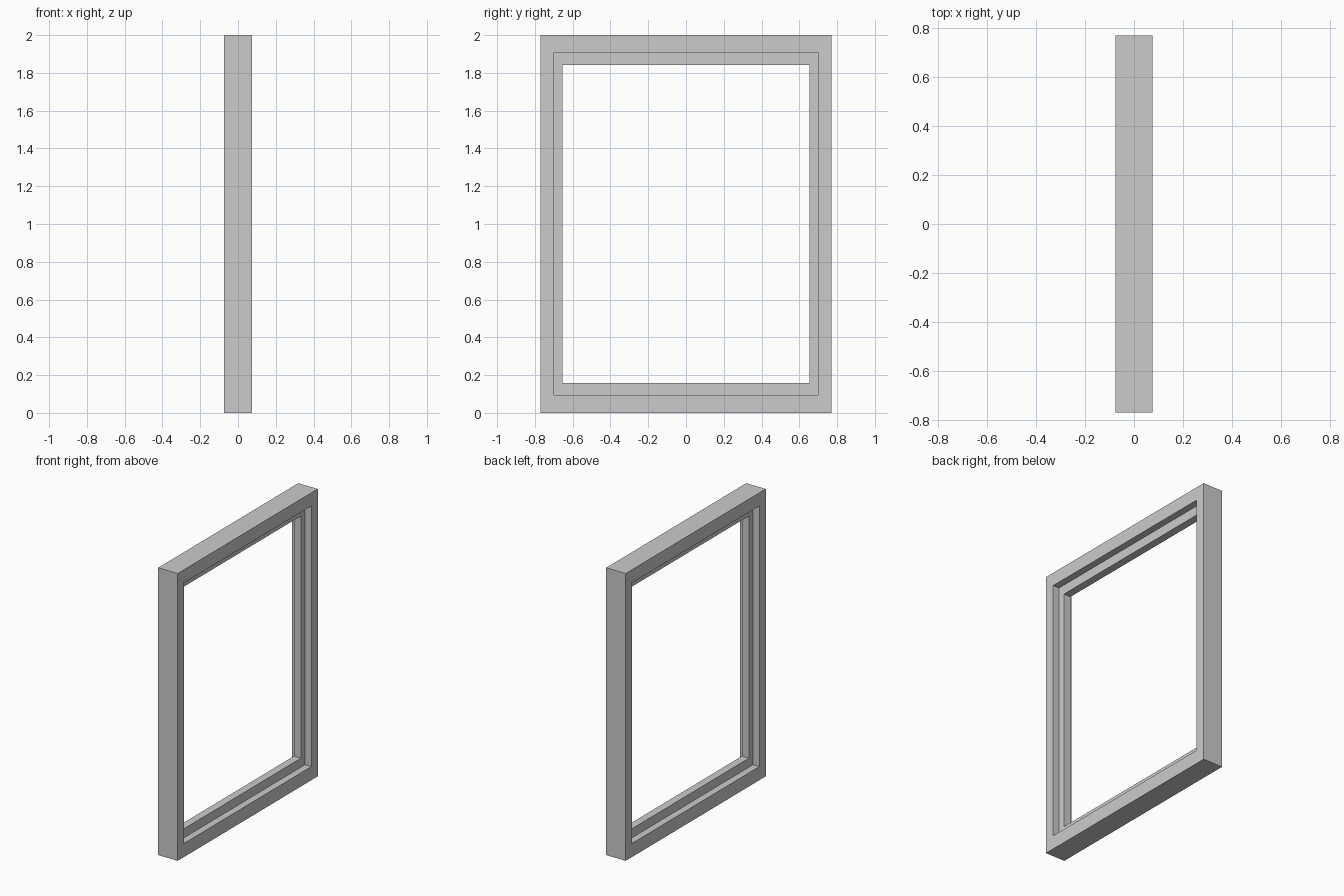
import bpy, bmesh

if "Cube" in bpy.data.objects:
    bpy.data.objects.remove(bpy.data.objects["Cube"])

# Rectangles of the frame: (half width in y, bottom z, top z)
OUTER = (0.77, 0.0, 2.0)
STEP = (0.70, 0.095, 1.908)
INNER = (0.653, 0.158, 1.843)
DEPTH, LIP = 0.075, 0.027   # half thickness of frame and of central lip

# Stepped cross-section, swept around the four mitred corners
profile = [(-DEPTH, OUTER), (DEPTH, OUTER), (DEPTH, STEP), (LIP, STEP),
           (LIP, INNER), (-LIP, INNER), (-LIP, STEP), (-DEPTH, STEP)]


def corners(x, rect):
    w, lo, hi = rect
    return [(x, -w, lo), (x, w, lo), (x, w, hi), (x, -w, hi)]


bm = bmesh.new()
loops = [[bm.verts.new(c) for c in corners(x, r)] for x, r in profile]
for i, a in enumerate(loops):
    b = loops[(i + 1) % len(loops)]
    for j in range(4):
        k = (j + 1) % 4
        bm.faces.new((a[j], a[k], b[k], b[j]))
bmesh.ops.recalc_face_normals(bm, faces=bm.faces)

mesh = bpy.data.meshes.new("window_frame")
bm.to_mesh(mesh)
bm.free()
frame = bpy.data.objects.new("window_frame", mesh)
bpy.context.collection.objects.link(frame)
